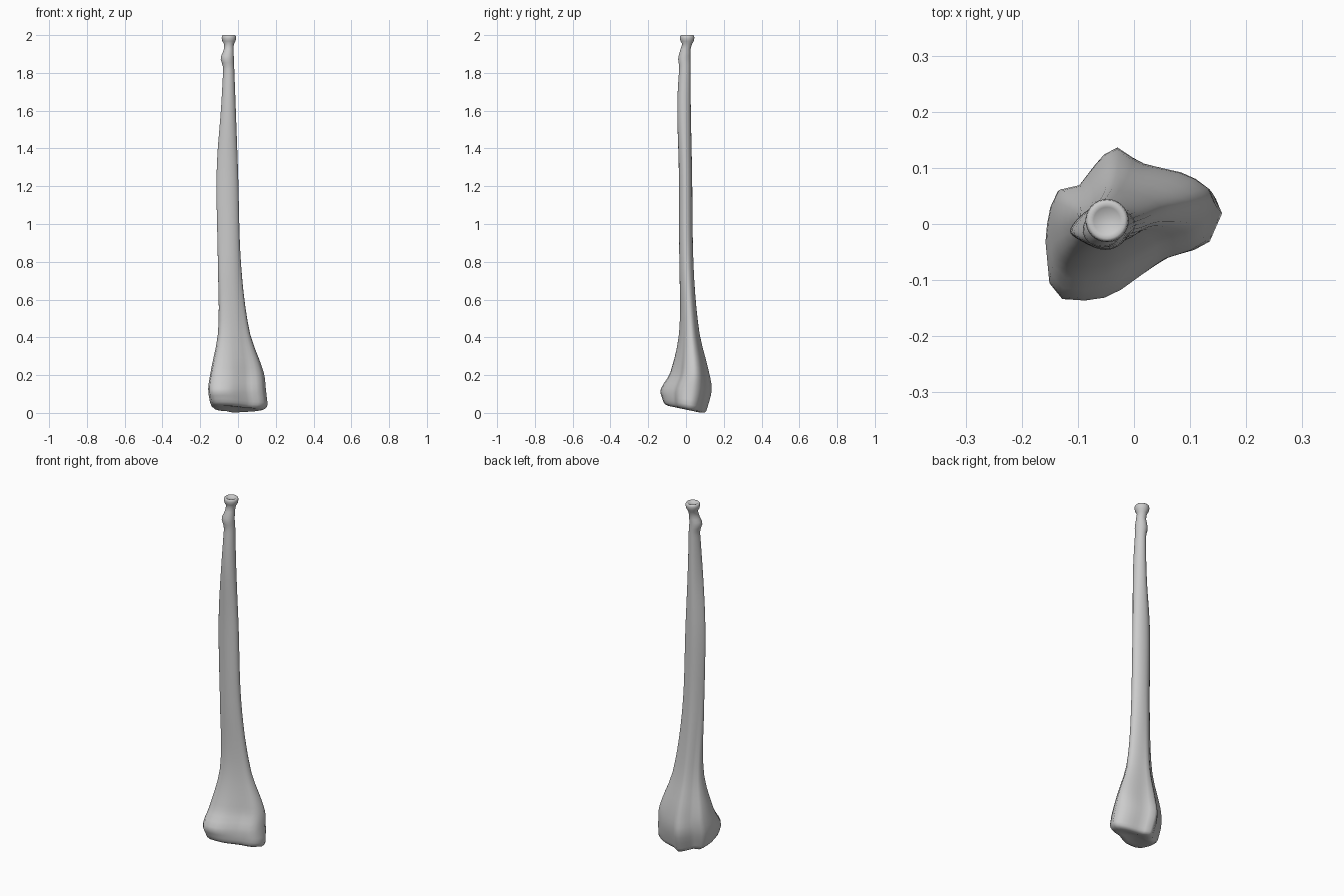
import bpy, math
from mathutils import Vector

if "Cube" in bpy.data.objects:
    bpy.data.objects.remove(bpy.data.objects["Cube"])

N = 32
ANGLES = [2 * math.pi * i / N for i in range(N)]

# Outline of the wide lower end, seen from above
FLARED = [(-.145, .055), (-.1, .065), (-.055, .122), (-.023, .138), (.01, .11),
          (.095, .09), (.135, .07), (.158, .04), (.128, -.035), (.055, -.058),
          (-.04, -.125), (-.11, -.135), (-.15, -.123), (-.16, -.02)]

# Shaft extents: z, x min, x max, y min, y max
KEYS = [(.06, -.148, .157, -.125, .112), (.13, -.158, .148, -.135, .136),
        (.215, -.146, .137, -.085, .123), (.43, -.106, .062, -.039, .071),
        (.8, -.107, .016, -.037, .04), (1.28, -.113, 0, -.038, .032),
        (1.64, -.088, -.013, -.046, .025), (1.93, -.073, -.024, -.028, .024)]


def ray_hit(d):
    """Point where direction d from the centre meets the flared outline."""
    best = 0
    for a, b in zip(FLARED, FLARED[1:] + FLARED[:1]):
        a, e = Vector(a), Vector(b) - Vector(a)
        den = d.cross(e)
        if abs(den) > 1e-9:
            t, s = a.cross(e) / den, a.cross(d) / den
            if -1e-6 <= s <= 1 + 1e-6:
                best = max(best, t)
    return d * best


def fit(pts):
    """Scale an outline to fill the -1..1 box."""
    xs, ys = [p[0] for p in pts], [p[1] for p in pts]
    return [Vector(((2 * x - min(xs) - max(xs)) / (max(xs) - min(xs)),
                    (2 * y - min(ys) - max(ys)) / (max(ys) - min(ys)))) for x, y in pts]


def crest_point(t):
    """Ellipse pinched to a crest on the -x side."""
    pinch = max(0, -math.cos(t)) ** 2
    return math.cos(t), math.sin(t) * (1 - .35 * pinch) - .3 * pinch


circle = [Vector((math.cos(t), math.sin(t))) for t in ANGLES]
crest = fit([crest_point(t) for t in ANGLES])
flared = fit([ray_hit(d) for d in circle])


def slope(i, c):
    a, b = KEYS[max(i - 1, 0)], KEYS[min(i + 1, len(KEYS) - 1)]
    return (b[c] - a[c]) / (b[0] - a[0])


def extents(z):
    """Smooth curve through the shaft extents, plus the bump below the head."""
    i = max(k for k in range(len(KEYS) - 1) if KEYS[k][0] <= z + 1e-9)
    a, b = KEYS[i], KEYS[i + 1]
    h = b[0] - a[0]
    t = (z - a[0]) / h
    out = [(2*t**3 - 3*t*t + 1) * a[c] + (t**3 - 2*t*t + t) * h * slope(i, c)
           + (3*t*t - 2*t**3) * b[c] + (t**3 - t*t) * h * slope(i + 1, c) for c in range(1, 5)]
    bump = math.exp(-((z - 1.878) / .032) ** 2)
    out[0] -= .016 * bump
    out[2] -= .010 * bump
    return out


def clamp(v):
    return min(1, max(0, v))


def ring(z, box, scale=1, tilt=0):
    """One cross-section: round on top, crested in the shaft, flared below."""
    x0, x1, y0, y1 = box
    w_crest = clamp((1.95 - z) / .4)
    w_flare = clamp((1.0 - z) / .8) ** 1.3
    pts = []
    for c, k, f in zip(circle, crest, flared):
        p = c.lerp(k, w_crest).lerp(f, w_flare) * scale
        y = (y0 + y1) / 2 + p.y * (y1 - y0) / 2
        pts.append(((x0 + x1) / 2 + p.x * (x1 - x0) / 2, y, z + tilt * y))
    return pts


rings = []
# Rounded, slightly hollow lower joint face
for z, s in ((.04, .25), (.034, .5), (.031, .72), (.036, .88), (.046, .96)):
    rings.append(ring(z, extents(.06), s, -.2))
# Shaft, with closer rings near both ends
heights = [.06 + .026 * i for i in range(10)] + [.35 + .07 * i for i in range(21)]
heights += [1.8 + .018 * i for i in range(8)]
for z in heights:
    rings.append(ring(z, extents(z), 1, -.2 * clamp((.13 - z) / .07)))
# Round head with a shallow dish on top
for z, r in ((1.953, .026), (1.968, .035), (1.985, .0385), (1.995, .037), (2, .032),
             (1.996, .024), (1.99, .012)):
    rings.append(ring(z, (-.048 - r, -.048 + r, .006 - r, .006 + r)))

# Stand the lowest point on the ground
low = min(p[2] for r in rings for p in r)
verts = [(x, y, z - low * clamp(1 - z / .3)) for r in rings for x, y, z in r]
faces = [tuple(reversed(range(N)))]
for r in range(len(rings) - 1):
    for i in range(N):
        j = (i + 1) % N
        faces.append((r * N + i, r * N + j, (r + 1) * N + j, (r + 1) * N + i))
faces.append(tuple((len(rings) - 1) * N + i for i in range(N)))

mesh = bpy.data.meshes.new("forearm_bone")
mesh.from_pydata(verts, [], faces)
mesh.update()
mesh.polygons.foreach_set("use_smooth", [True] * len(mesh.polygons))
bone = bpy.data.objects.new("forearm_bone", mesh)
bpy.context.collection.objects.link(bone)

# Plain bone grey
mat = bpy.data.materials.new("bone_grey")
mat.diffuse_color = (.6, .6, .6, 1)
mat.use_nodes = True
mat.node_tree.nodes["Principled BSDF"].inputs["Base Color"].default_value = mat.diffuse_color
mesh.materials.append(mat)
